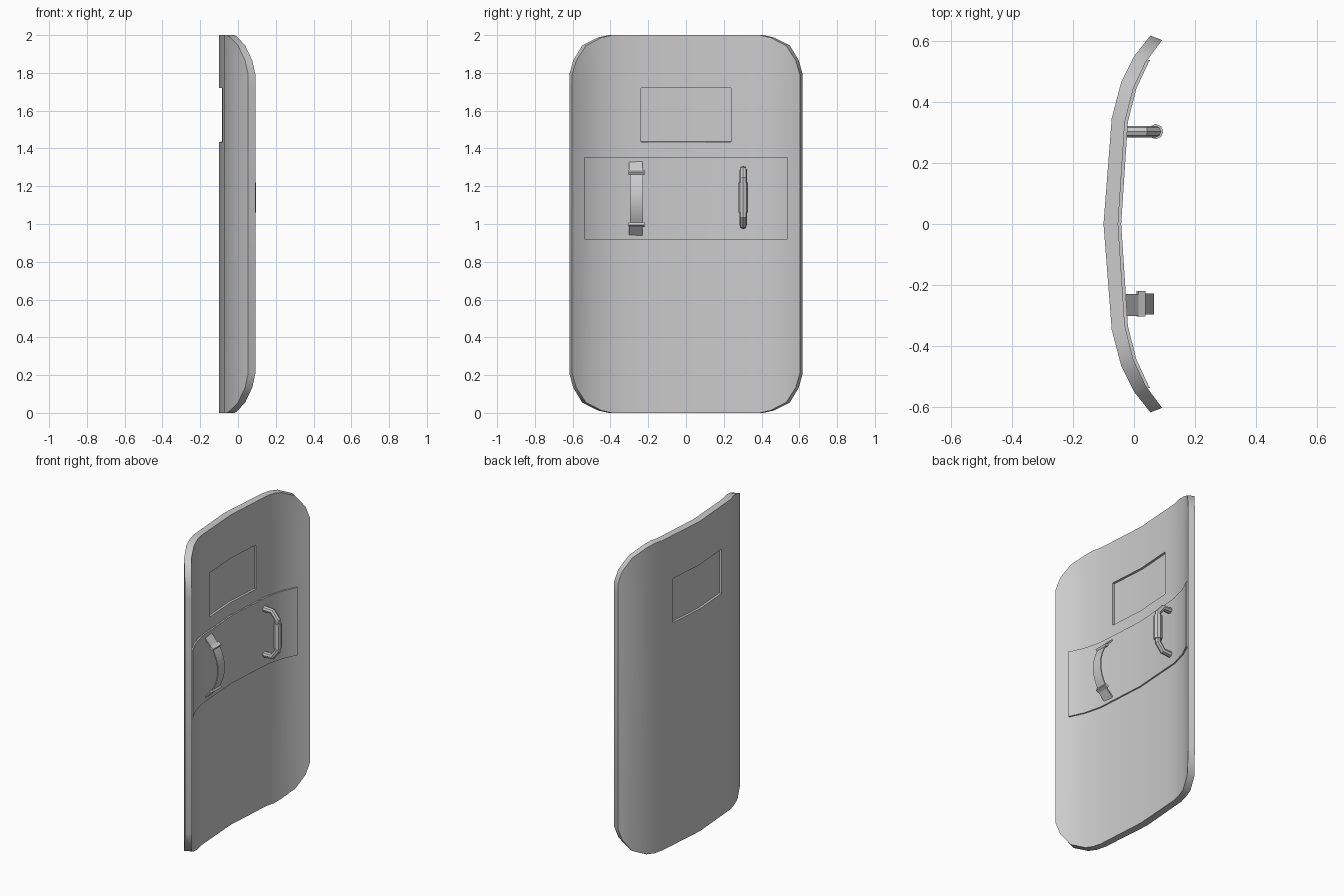
import bpy, bmesh
from mathutils import Vector

if "Cube" in bpy.data.objects:
    bpy.data.objects.remove(bpy.data.objects["Cube"])

grey = bpy.data.materials.new("plain grey")
grey.use_nodes = True
COLOUR = (0.6, 0.6, 0.6, 1)
grey.diffuse_color = COLOUR
grey.node_tree.nodes["Principled BSDF"].inputs["Base Color"].default_value = COLOUR

# Half cross-section of the bent shell as (x, y), centre to rim
OUTER = [Vector(p) for p in ((-.1, 0), (-.073, .347), (-.042, .465), (0, .55), (.054, .618))]
INNER = [Vector(p) for p in ((-.052, 0), (-.03, .335), (-.002, .445), (.038, .53), (.092, .603))]


def along(section, t):
    """Point on the cross-section; negative t is the -y half."""
    a = abs(t)
    i = min(int(a), 3)
    p = section[i].lerp(section[i + 1], a - i)
    return Vector((p.x, p.y if t >= 0 else -p.y))


def finish(name, bm, angle=0.6):
    bmesh.ops.recalc_face_normals(bm, faces=bm.faces)
    mesh = bpy.data.meshes.new(name)
    bm.to_mesh(mesh)
    bm.free()
    ob = bpy.data.objects.new(name, mesh)
    bpy.context.collection.objects.link(ob)
    mesh.materials.append(grey)
    bpy.ops.object.select_all(action='DESELECT')
    ob.select_set(True)
    bpy.context.view_layer.objects.active = ob
    bpy.ops.object.shade_smooth_by_angle(angle=angle)
    return ob


def bent_plate(columns):
    """Closed plate from columns of (outer xy, inner xy, list of heights)."""
    bm = bmesh.new()
    sides = [[[bm.verts.new((*c[k], z)) for z in c[2]] for c in columns] for k in (0, 1)]
    rows, last = len(columns[0][2]), len(columns) - 1
    o, n = sides
    for i in range(last):
        for g in sides:
            for j in range(rows - 1):
                bm.faces.new((g[i][j], g[i + 1][j], g[i + 1][j + 1], g[i][j + 1]))
        for j in (0, rows - 1):
            bm.faces.new((o[i][j], o[i + 1][j], n[i + 1][j], n[i][j]))
    for i in (0, last):
        for j in range(rows - 1):
            bm.faces.new((o[i][j], o[i][j + 1], n[i][j + 1], n[i][j]))
    bmesh.ops.recalc_face_normals(bm, faces=bm.faces)
    return bm


# Shield shell with rounded corners
WIN_LOW, WIN_HIGH, WIN_T = 1.435, 1.72, .71
tops = {0: 2, WIN_T: 2, 1: 2, 1.5: 2, 2: 1.988, 3: 1.945, 3.7: 1.865, 4: 1.79}
ts = [-t for t in reversed(tops) if t] + list(tops)
bm = bent_plate([(along(OUTER, t), along(INNER, t),
                  (2 - tops[abs(t)], WIN_LOW, WIN_HIGH, tops[abs(t)])) for t in ts])

# Viewing window sunk into both sides
for sign in (-1, 1):
    pane = [f for f in bm.faces if WIN_LOW < f.calc_center_median().z < WIN_HIGH
            and abs(f.calc_center_median().y) < .24 and f.normal.x * sign > .5]
    bmesh.ops.inset_region(bm, faces=pane, thickness=.001, depth=-.014)
finish("shield_shell", bm)

# Backing pad on the inner face
pad = []
for t in (-3.1, -3, -2, -1, 0, 1, 2, 3, 3.1):
    p = along(INNER, t)
    pad.append((p - Vector((.003, 0)), p + Vector((.01, 0)), (.918, 1.355)))
finish("inner_pad", bent_plate(pad))


def tube(name, points, radius):
    curve = bpy.data.curves.new(name, 'CURVE')
    curve.dimensions = '3D'
    curve.bevel_depth = radius
    curve.bevel_resolution = 2
    curve.use_fill_caps = True
    spline = curve.splines.new('POLY')
    spline.points.add(len(points) - 1)
    for sp, p in zip(spline.points, points):
        sp.co = (*p, 1)
    temp = bpy.data.objects.new(name, curve)
    bpy.context.collection.objects.link(temp)
    bm = bmesh.new()
    bm.from_mesh(temp.to_mesh())
    bpy.data.objects.remove(temp)
    bmesh.ops.remove_doubles(bm, verts=bm.verts, dist=1e-5)
    finish(name, bm)


# Grip handle: bent rod with a thicker sleeve
MID = 1.14
half = [(-.04, .148), (.035, .145), (.071, .1)]
rod = [(x, .303, MID + h) for x, h in half] + [(x, .303, MID - h) for x, h in reversed(half)]
tube("grip_rod", rod, .019)
tube("grip_sleeve", [(.071, .303, MID + .08), (.071, .303, MID - .08)], .025)


def ribbon(name, path, y, half_width, thick):
    """Band that follows a path of (x, z), thickened and widened along y."""
    bm = bmesh.new()
    pts = [Vector(p) for p in path]
    rings = []
    for i, p in enumerate(pts):
        d = (pts[min(i + 1, len(pts) - 1)] - pts[max(i - 1, 0)]).normalized()
        n = Vector((-d.y, d.x)) * thick / 2
        rings.append([bm.verts.new((q.x, y + w, q.y)) for q, w in (
            (p + n, -half_width), (p + n, half_width), (p - n, half_width), (p - n, -half_width))])
    for a, b in zip(rings, rings[1:]):
        for k in range(4):
            bm.faces.new((a[k], a[(k + 1) % 4], b[(k + 1) % 4], b[k]))
    bm.faces.new(rings[0])
    bm.faces.new(rings[-1])
    finish(name, bm)


# Arm strap: arched band, end tabs and buckles
STRAP_Y, STRAP_MID = -.262, 1.135
arch = [(.062 - .042 * (k / 4) ** 2, STRAP_MID + .14 * k / 4) for k in range(-4, 5)]
ribbon("arm_strap", arch, STRAP_Y, .034, .007)
for side, s in (("upper", 1), ("lower", -1)):
    ribbon(side + "_strap_tab", [(-.033, STRAP_MID + s * .198), (.022, STRAP_MID + s * .137)],
           STRAP_Y - .003, .036, .008)
    ribbon(side + "_strap_buckle", [(.012, STRAP_MID + s * .143), (.034, STRAP_MID + s * .132)],
           STRAP_Y, .042, .016)
